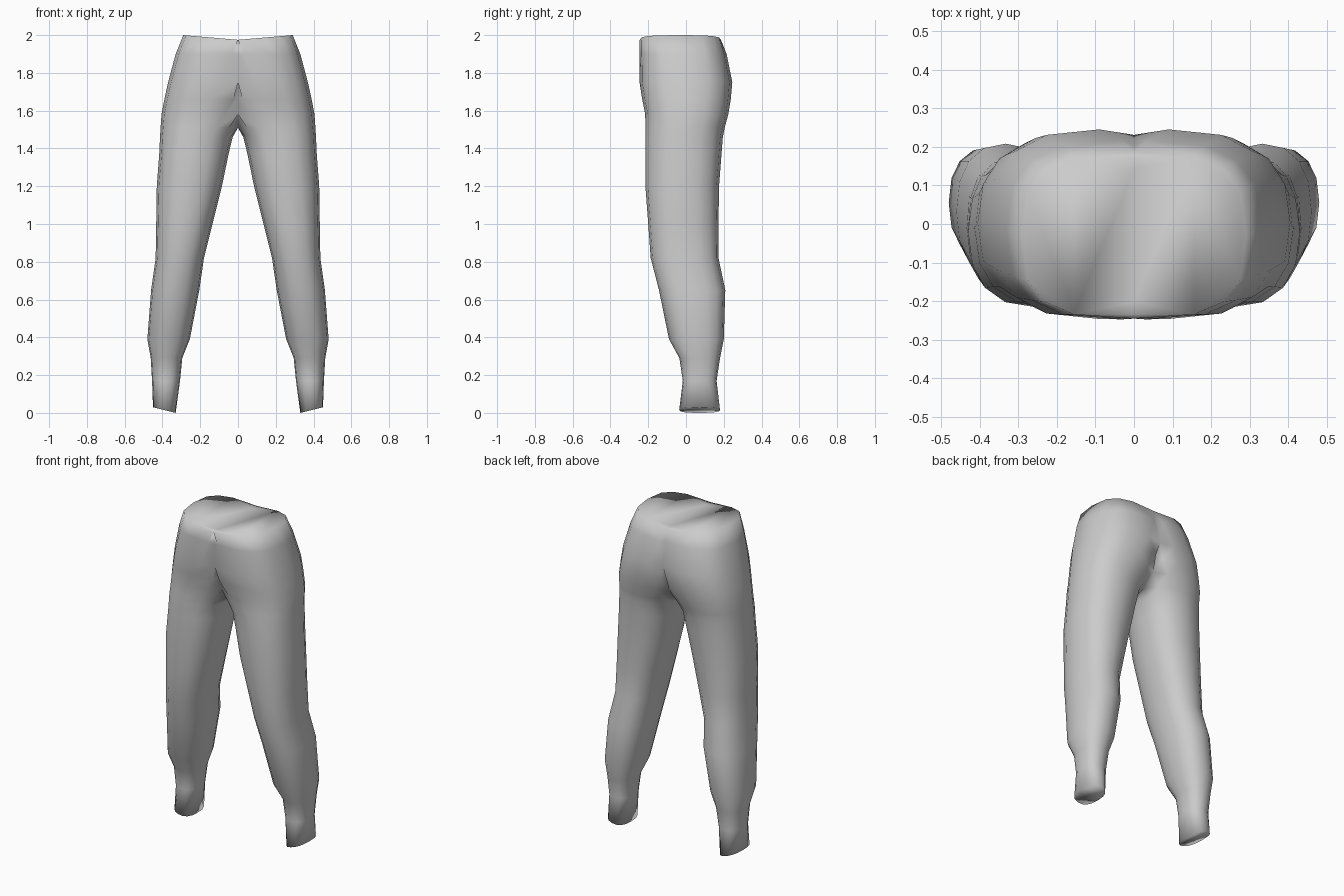
import bpy, bmesh, math

cube = bpy.data.objects.get("Cube")
if cube:
    bpy.data.objects.remove(cube, do_unlink=True)

SIDES = 16

# Cross-sections of the left half, waist to ankle:
# height, inner x, outer x, front y, back y, squareness (1 = ellipse)
SECTIONS = [
    (2.00, -0.29, 0.29, -0.245, 0.185, 0.65),
    (1.90, -0.27, 0.33, -0.247, 0.215, 0.70),
    (1.75, -0.19, 0.37, -0.246, 0.245, 0.75),
    (1.66, -0.11, 0.39, -0.232, 0.237, 0.80),
    (1.58, -0.05, 0.405, -0.216, 0.224, 0.82),
    (1.51, -0.005, 0.41, -0.215, 0.205, 0.85),
    (1.46, 0.028, 0.413, -0.215, 0.195, 0.85),
    (1.37, 0.05, 0.417, -0.215, 0.188, 0.85),
    (1.20, 0.085, 0.43, -0.215, 0.175, 0.85),
    (1.00, 0.135, 0.433, -0.20, 0.172, 0.85),
    (0.82, 0.18, 0.436, -0.187, 0.172, 0.85),
    (0.65, 0.205, 0.46, -0.143, 0.208, 0.85),
    (0.39, 0.255, 0.48, -0.09, 0.20, 0.85),
    (0.29, 0.295, 0.462, -0.035, 0.18, 0.85),
    (0.17, 0.307, 0.455, -0.017, 0.162, 0.85),
    (0.02, 0.33, 0.45, -0.036, 0.18, 0.80),
]


def power(v, p):
    return math.copysign(abs(v) ** p, v)


def ring(bm, z, x0, x1, y0, y1, p):
    """Rounded section; anything crossing the centre line is flattened onto it."""
    verts = []
    for i in range(SIDES):
        a = 2 * math.pi * i / SIDES
        x = (x0 + x1) / 2 + (x1 - x0) / 2 * power(math.cos(a), p)
        y = (y0 + y1) / 2 + (y1 - y0) / 2 * power(math.sin(a), p)
        x = 0.0 if x < 0.012 else x
        h = z
        if z == 2.0:      # waist dips at the middle
            h = 1.975 + 0.025 * x / 0.29
        elif z < 0.1:     # sole slopes down toward the inside
            h = 0.03 - 0.25 * (0.45 - x)
        verts.append(bm.verts.new((x, y, h)))
    return verts


# Half of the trousers, skinned between sections
bm = bmesh.new()
rings = [ring(bm, *s) for s in SECTIONS]
for a, b in zip(rings, rings[1:]):
    for i in range(SIDES):
        j = (i + 1) % SIDES
        bm.faces.new((a[i], b[i], b[j], a[j]))
bm.faces.new(rings[0])
bm.faces.new(rings[-1][::-1])

# Open the centre seam so the mirrored halves join
seam = [f for f in bm.faces if all(v.co.x == 0.0 for v in f.verts)]
bmesh.ops.delete(bm, geom=seam, context='FACES')
for f in bm.faces:
    f.smooth = True

mesh = bpy.data.meshes.new("trousers")
bm.to_mesh(mesh)
bm.free()
trousers = bpy.data.objects.new("trousers", mesh)
bpy.context.collection.objects.link(trousers)

mirror = trousers.modifiers.new("mirror", 'MIRROR')
mirror.use_clip = True
mirror.merge_threshold = 0.001

# Plain grey cloth
grey = bpy.data.materials.new("grey cloth")
grey.use_nodes = True
colour = (0.6, 0.6, 0.6, 1.0)
grey.diffuse_color = colour
bsdf = grey.node_tree.nodes["Principled BSDF"]
bsdf.inputs["Base Color"].default_value = colour
bsdf.inputs["Roughness"].default_value = 0.8
mesh.materials.append(grey)
